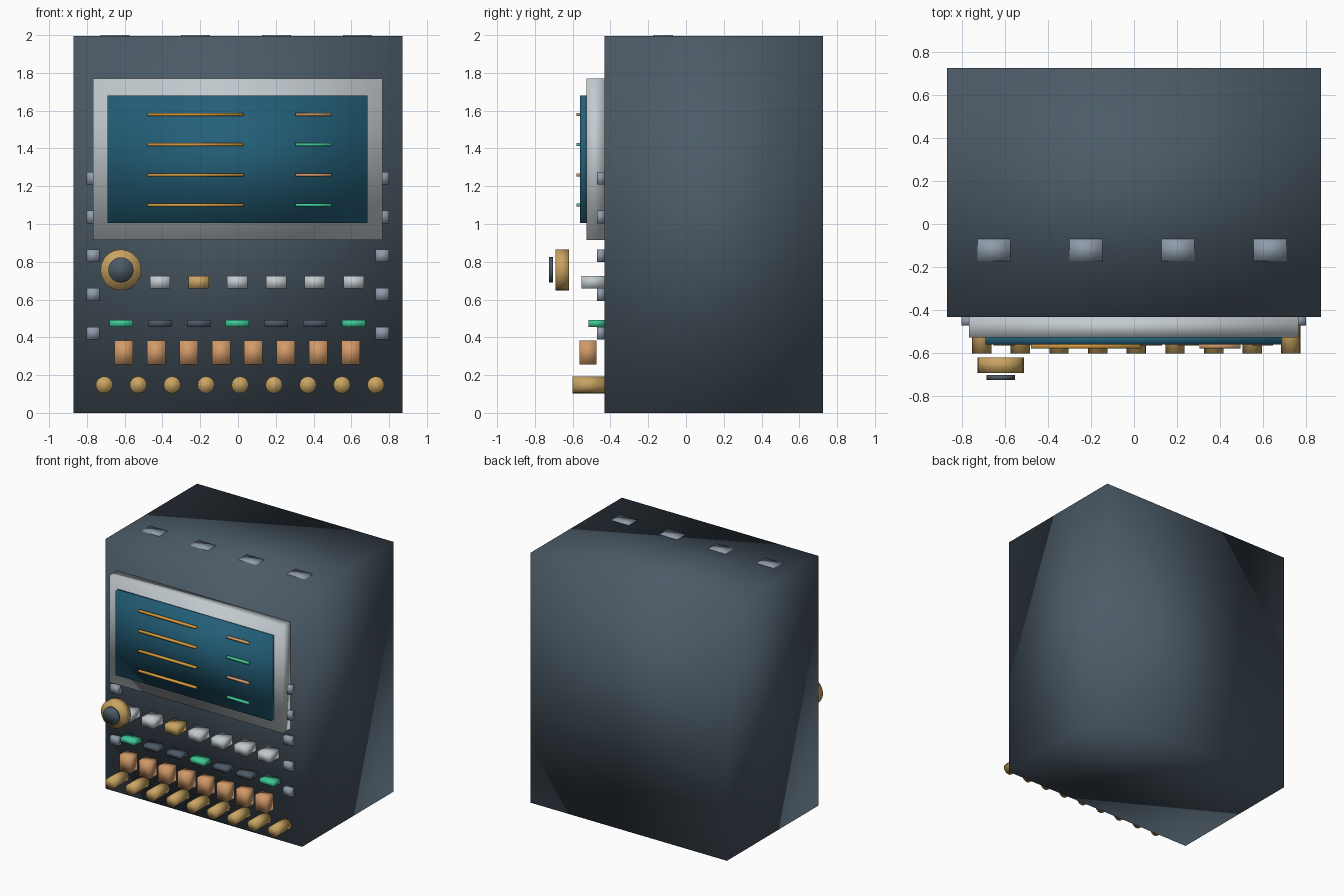
import bpy
import bmesh
from mathutils import Matrix, Vector

default = bpy.data.objects.get("Cube")
if default:
    bpy.data.objects.remove(default, do_unlink=True)


def material(name, r, g, b):
    m = bpy.data.materials.new(name)
    m.use_nodes = True
    m.diffuse_color = (r, g, b, 1)
    m.node_tree.nodes["Principled BSDF"].inputs["Base Color"].default_value = (r, g, b, 1)
    return m


SLATE = material("slate", 0.072, 0.104, 0.135)
SILVER = material("silver", 0.55, 0.60, 0.63)
STEEL = material("steel", 0.27, 0.33, 0.40)
TEAL = material("teal_glass", 0.017, 0.115, 0.19)
AMBER = material("amber", 0.68, 0.33, 0.05)
GREEN = material("green", 0.05, 0.58, 0.31)
GOLD = material("gold", 0.58, 0.37, 0.12)
COPPER = material("copper", 0.64, 0.32, 0.14)


def finish(bm, name, mat):
    # Soft corner normals across every edge, as on the whole console
    for f in bm.faces:
        f.smooth = True
    mesh = bpy.data.meshes.new(name)
    bm.to_mesh(mesh)
    bm.free()
    mesh.materials.append(mat)
    obj = bpy.data.objects.new(name, mesh)
    bpy.context.collection.objects.link(obj)
    return obj


def box(name, mat, x, y, z):
    """Box from (min, max) ranges on each axis."""
    lo, hi = Vector((x[0], y[0], z[0])), Vector((x[1], y[1], z[1]))
    bm = bmesh.new()
    bmesh.ops.create_cube(bm, size=1, matrix=Matrix.Translation((lo + hi) / 2)
                          @ Matrix.Diagonal((*(hi - lo), 1)))
    return finish(bm, name, mat)


def disc(name, mat, x, z, radius, y, sides=20):
    """Cylinder pointing out of the front panel."""
    bm = bmesh.new()
    place = Matrix.Translation((x, (y[0] + y[1]) / 2, z)) @ Matrix.Rotation(1.5708, 4, "X")
    bmesh.ops.create_cone(bm, cap_ends=True, segments=sides, radius1=radius,
                          radius2=radius, depth=y[1] - y[0], matrix=place)
    return finish(bm, name, mat)


def around(c, size):
    return (c - size / 2, c + size / 2)


FRONT = -0.432

# Cabinet, bezel and screen
box("cabinet", SLATE, (-0.87, 0.87), (FRONT, 0.725), (0, 1.996))
box("bezel", SILVER, (-0.767, 0.765), (-0.528, FRONT), (0.915, 1.77))
box("screen", TEAL, (-0.69, 0.686), (-0.56, -0.52), (1.005, 1.68))

# Readout lines on the screen
for i in range(4):
    z = around(1.58 - 0.16 * i, 0.016)
    box(f"long_line_{i}", AMBER, (-0.478, 0.03), (-0.58, -0.556), z)
    box(f"short_line_{i}", GREEN if i % 2 else COPPER, (0.305, 0.495), (-0.58, -0.556), z)

# Top vents
for i in range(4):
    box(f"top_vent_{i}", STEEL, around(-0.652 + 0.428 * i, 0.153), (-0.173, -0.07), (1.98, 2.0))

# Fasteners down both edges
for i in range(5):
    for side, x in (("right", -0.768), ("left", 0.764)):
        box(f"{side}_fastener_{i}", STEEL, around(x, 0.07),
            (-0.472, FRONT), around(0.422 + 0.205 * i, 0.067))

# Button row and indicator row
for i in range(7):
    x = -0.618 + 0.205 * i
    box(f"button_{i}", GOLD if i == 2 else SILVER, around(x, 0.108),
        (-0.553, FRONT), (0.658, 0.726))
    box(f"indicator_{i}", SLATE if i % 3 else GREEN, around(x, 0.124),
        (-0.515, FRONT), (0.456, 0.492))

# Key row
for i in range(8):
    box(f"key_{i}", COPPER, around(-0.605 + 0.1717 * i, 0.098), (-0.565, -0.475), (0.255, 0.382))

# Peg row
for i in range(9):
    disc(f"peg_{i}", GOLD, -0.708 + 0.1797 * i, 0.148, 0.045, (-0.602, FRONT), 16)

# Dial with a separate cap
disc("dial", GOLD, -0.62, 0.757, 0.108, (-0.692, -0.62))
disc("dial_cap", SLATE, -0.62, 0.757, 0.067, (-0.725, -0.703))
